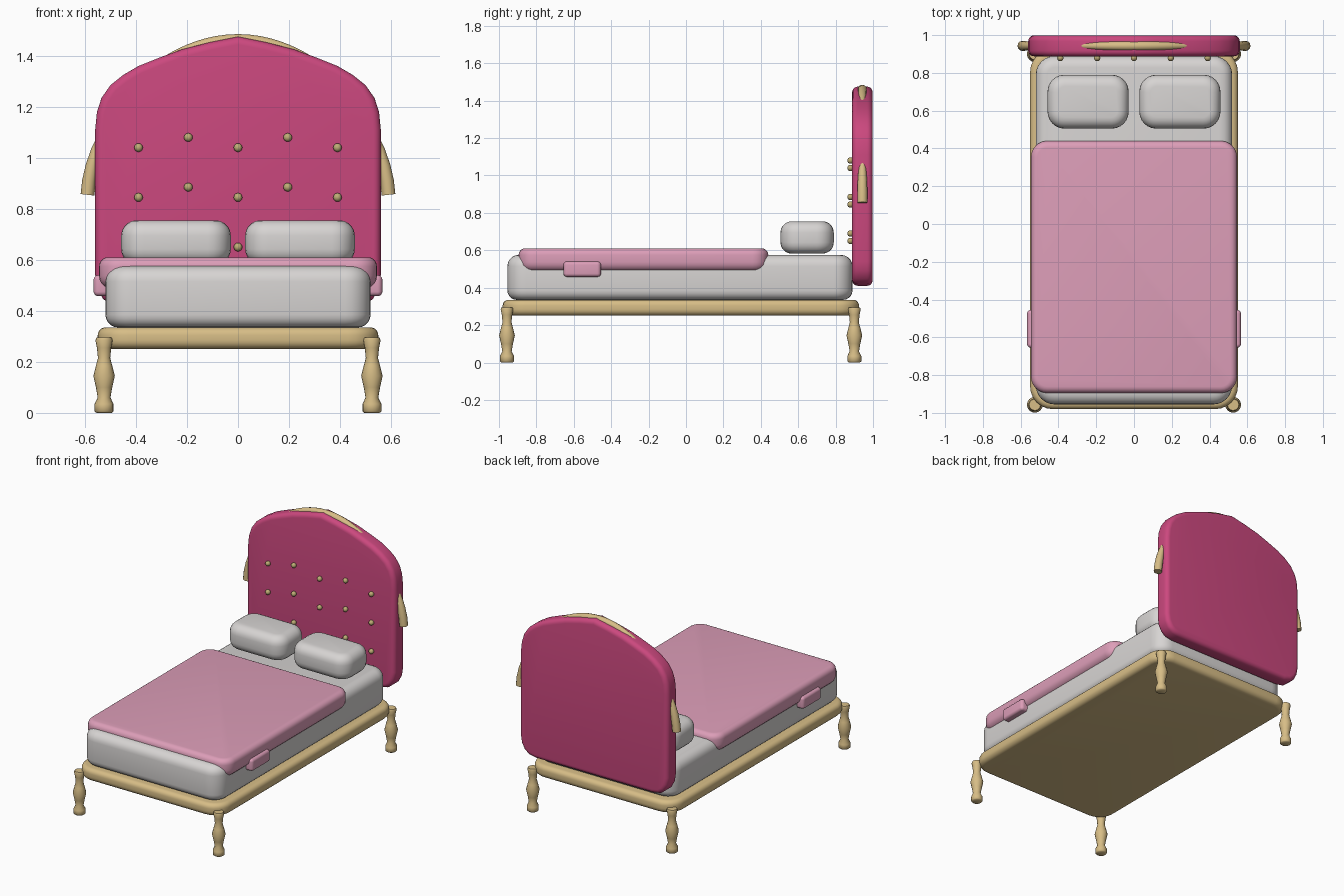
import bpy, bmesh, math
from mathutils import Vector, Matrix

if "Cube" in bpy.data.objects:
    bpy.data.objects.remove(bpy.data.objects["Cube"])


def material(name, rgb):
    m = bpy.data.materials.new(name)
    m.diffuse_color = (*rgb, 1)
    m.use_nodes = True
    m.node_tree.nodes["Principled BSDF"].inputs["Base Color"].default_value = m.diffuse_color
    return m


WOOD = material("pale gold wood", (0.68, 0.51, 0.24))
BRASS = material("button brass", (0.52, 0.42, 0.18))
MAGENTA = material("magenta fabric", (0.60, 0.065, 0.21))
PINK = material("pink blanket", (0.72, 0.34, 0.48))
WHITE = material("off white linen", (0.68, 0.66, 0.65))


def finish(bm, name, mat, angle=40):
    bmesh.ops.recalc_face_normals(bm, faces=bm.faces)
    me = bpy.data.meshes.new(name)
    bm.to_mesh(me)
    bm.free()
    ob = bpy.data.objects.new(name, me)
    bpy.context.collection.objects.link(ob)
    me.materials.append(mat)
    bpy.ops.object.select_all(action='DESELECT')
    ob.select_set(True)
    bpy.context.view_layer.objects.active = ob
    bpy.ops.object.shade_smooth_by_angle(angle=math.radians(angle))
    return ob


def rounded_rect(x0, x1, y0, y1, r, n=6):
    pts = []
    corners = [(x1 - r, y1 - r), (x0 + r, y1 - r), (x0 + r, y0 + r), (x1 - r, y0 + r)]
    for k, (cx, cy) in enumerate(corners):
        for i in range(n + 1):
            a = math.pi / 2 * (k + i / n)
            pts.append((cx + r * math.cos(a), cy + r * math.sin(a)))
    return pts


def slab(name, outline, h0, h1, low, high, mat, upright=False):
    """Extruded outline whose lower and upper rims are rounded by low and high."""
    bm = bmesh.new()
    base = bm.faces.new([bm.verts.new((x, y, h0)) for x, y in outline])
    ext = bmesh.ops.extrude_face_region(bm, geom=[base])
    for v in ext['geom']:
        if isinstance(v, bmesh.types.BMVert):
            v.co.z = h1
    if base.is_valid is False or len(bm.faces) == len(outline) + 1:
        bm.faces.new([v for v in bm.verts if abs(v.co.z - h0) < 1e-6])
    bmesh.ops.recalc_face_normals(bm, faces=bm.faces)
    for h, r in ((h0, low), (h1, high)):
        rim = [e for e in bm.edges if all(abs(v.co.z - h) < 1e-6 for v in e.verts)]
        bmesh.ops.bevel(bm, geom=rim, offset=r, segments=5, profile=0.5, affect='EDGES')
    if upright:
        # turn (x, y, depth) into (x, depth, z)
        for v in bm.verts:
            v.co = Vector((v.co.x, v.co.z, v.co.y))
    return finish(bm, name, mat)


def tube(name, path, mat, sides=12):
    """Capped tube in the xz plane through (x, z, radius) points."""
    bm = bmesh.new()
    rings = []
    for i, (x, z, r) in enumerate(path):
        a, b = path[max(i - 1, 0)], path[min(i + 1, len(path) - 1)]
        t = Vector((b[0] - a[0], 0, b[1] - a[1])).normalized()
        side = Vector((t.z, 0, -t.x))
        ring = []
        for k in range(sides):
            an = 2 * math.pi * k / sides
            off = side * math.cos(an) + Vector((0, 1, 0)) * math.sin(an)
            ring.append(bm.verts.new(Vector((x, 0.943, z)) + off * r))
        rings.append(ring)
    for a, b in zip(rings, rings[1:]):
        for k in range(sides):
            j = (k + 1) % sides
            bm.faces.new((a[k], a[j], b[j], b[k]))
    bm.faces.new(rings[0])
    bm.faces.new(rings[-1])
    return finish(bm, name, mat)


def lathe(name, profile, x, y, mat, sides=16):
    """Turned shape from (radius, z) points."""
    bm = bmesh.new()
    rings = [[bm.verts.new((x + r * math.cos(2 * math.pi * k / sides),
                            y + r * math.sin(2 * math.pi * k / sides), z))
              for k in range(sides)] for r, z in profile]
    for a, b in zip(rings, rings[1:]):
        for k in range(sides):
            j = (k + 1) % sides
            bm.faces.new((a[k], a[j], b[j], b[k]))
    bm.faces.new(rings[0])
    bm.faces.new(rings[-1])
    return finish(bm, name, mat, 50)


# Bed frame, mattress and blanket
slab("bed_frame", rounded_rect(-0.55, 0.55, -0.98, 0.925, 0.12), 0.25, 0.335, 0.035, 0.03, WOOD)
slab("mattress", rounded_rect(-0.52, 0.52, -0.955, 0.89, 0.10), 0.335, 0.575, 0.05, 0.06, WHITE)
slab("blanket", rounded_rect(-0.545, 0.545, -0.895, 0.44, 0.085), 0.487, 0.61, 0.05, 0.035, PINK)

# Turned legs
leg = [(0.03, 0), (0.037, 0.006), (0.037, 0.035), (0.025, 0.06), (0.032, 0.10), (0.042, 0.145),
       (0.032, 0.185), (0.024, 0.215), (0.028, 0.255), (0.034, 0.285), (0.03, 0.295)]
for side, sx in (("left", -1), ("right", 1)):
    lathe(f"front_leg_{side}", leg, sx * 0.525, -0.957, WOOD)
    lathe(f"back_leg_{side}", leg, sx * 0.525, 0.90, WOOD)

    # Pillow and blanket tab
    xs = sorted((sx * 0.028, sx * 0.458))
    slab(f"pillow_{side}", rounded_rect(*xs, 0.505, 0.79, 0.09), 0.582, 0.755, 0.06, 0.06, WHITE)
    xs = sorted((sx * 0.49, sx * 0.566))
    slab(f"blanket_tab_{side}", rounded_rect(*xs, -0.655, -0.455, 0.02), 0.458, 0.54, 0.018, 0.018, PINK)

    # Tapered side ornament on the headboard
    tube(f"side_trim_{side}", [(sx * x, z, r) for x, z, r in (
        (0.59, 0.855, 0.027), (0.584, 0.91, 0.027), (0.572, 0.97, 0.025),
        (0.555, 1.03, 0.021), (0.538, 1.075, 0.016))], WOOD)

# Padded headboard with a pointed arch
half = [(0.0, 1.475), (0.11, 1.453), (0.22, 1.425), (0.31, 1.392), (0.39, 1.36), (0.45, 1.325),
        (0.50, 1.285), (0.535, 1.235), (0.553, 1.18), (0.56, 1.11), (0.56, 0.54),
        (0.552, 0.49), (0.53, 0.448), (0.495, 0.42), (0.44, 0.41)]
outline = half + [(-x, z) for x, z in reversed(half[1:])]
slab("headboard", outline, 0.888, 0.998, 0.03, 0.03, MAGENTA, upright=True)

# Arched trim along the headboard top
arch = []
for i in range(15):
    t = -1 + 2 * i / 14
    arch.append((0.28 * t, 1.46 - 0.075 * t * t, 0.025 - 0.009 * t * t))
tube("top_trim", arch, WOOD)

# Tufting buttons
for row in range(3):
    for col in range(-2, 3):
        z = 1.04 - 0.195 * row + (0.04 if col % 2 else 0)
        bm = bmesh.new()
        bmesh.ops.create_uvsphere(bm, u_segments=12, v_segments=8, radius=0.017,
                                  matrix=Matrix.Translation((col * 0.195, 0.879, z)))
        finish(bm, f"button_{row}_{col + 2}", BRASS)
